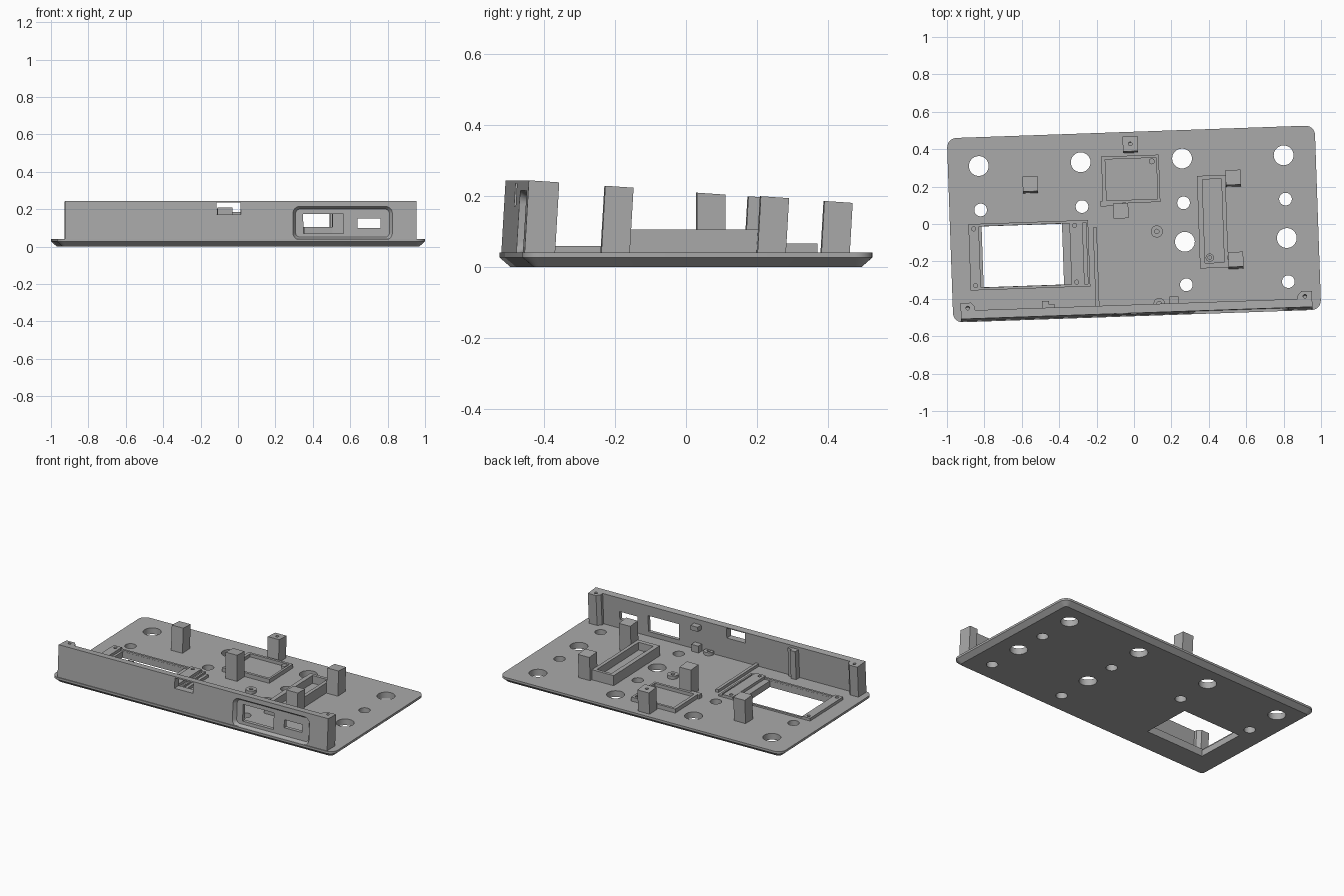
import bpy, bmesh, math
from mathutils import Matrix

if "Cube" in bpy.data.objects:
    bpy.data.objects.remove(bpy.data.objects["Cube"])

TURN = math.radians(2)          # whole panel sits slightly turned
grey = bpy.data.materials.new("plastic_grey")
grey.diffuse_color = (0.4, 0.4, 0.4, 1)
grey.use_nodes = True
grey.node_tree.nodes["Principled BSDF"].inputs["Base Color"].default_value = grey.diffuse_color
parts = []


def local(x, y):
    c, s = math.cos(TURN), math.sin(TURN)
    return x * c + y * s, -x * s + y * c


def make(name, bm, keep=True):
    bmesh.ops.recalc_face_normals(bm, faces=bm.faces)
    me = bpy.data.meshes.new(name)
    bm.to_mesh(me)
    bm.free()
    ob = bpy.data.objects.new(name, me)
    bpy.context.collection.objects.link(ob)
    if keep:
        parts.append(ob)
    return ob


def loft(name, rings, keep=True):
    bm = bmesh.new()
    rows = [[bm.verts.new(p) for p in r] for r in rings]
    n = len(rows[0])
    for a, b in zip(rows, rows[1:]):
        for i in range(n):
            bm.faces.new((a[i], a[(i + 1) % n], b[(i + 1) % n], b[i]))
    bm.faces.new(rows[0])
    bm.faces.new(rows[-1])
    return make(name, bm, keep)


def rounded(x0, x1, y0, y1, r, seg=6):
    pts = []
    for k, (cx, cy) in enumerate(((x1 - r, y1 - r), (x0 + r, y1 - r), (x0 + r, y0 + r), (x1 - r, y0 + r))):
        for i in range(seg + 1):
            a = math.pi / 2 * (k + i / seg)
            pts.append((cx + r * math.cos(a), cy + r * math.sin(a)))
    return pts


def box(name, x0, x1, y0, y1, z0, z1, keep=True):
    ring = ((x0, y0), (x1, y0), (x1, y1), (x0, y1))
    return loft(name, [[(x, y, z) for x, y in ring] for z in (z0, z1)], keep)


def cyl(name, x, y, r, z0, z1, keep=True, n=32):
    ring = [(x + r * math.cos(2 * math.pi * i / n), y + r * math.sin(2 * math.pi * i / n)) for i in range(n)]
    return loft(name, [[(a, b, z) for a, b in ring] for z in (z0, z1)], keep)


def cut(ob, cutters):
    for c in cutters:
        m = ob.modifiers.new("cut", 'BOOLEAN')
        m.operation, m.solver, m.object = 'DIFFERENCE', 'EXACT', c
    bpy.context.view_layer.update()
    ob.data = bpy.data.meshes.new_from_object(ob.evaluated_get(bpy.context.evaluated_depsgraph_get()))
    ob.modifiers.clear()
    for c in cutters:
        bpy.data.objects.remove(c)


def lean(ob, shear=0.06):
    # tops follow one sloping plane, sides lean back
    for v in ob.data.vertices:
        if v.co.z > 0.2449:
            v.co.z = 0.243 - 0.067 * (v.co.y + 0.48)
        v.co.y += shear * max(0, v.co.z - 0.04)


# base plate with bevelled underside, round holes and screen window
W, H = 0.984, 0.493
plate = loft("base_plate", [[(x, y, z) for x, y in rounded(-W + d, W - d, -H + d, H - d, 0.05 - d)]
                            for z, d in ((0, 0.03), (0.026, 0), (0.04, 0))])
big = [(-0.83, 0.31), (-0.285, 0.33), (0.257, 0.35), (0.8, 0.367), (0.272, -0.095), (0.817, -0.075)]
small = [(-0.82, 0.075), (-0.278, 0.093), (0.265, 0.113), (0.81, 0.133), (0.28, -0.325), (0.825, -0.308)]
tools = [cyl("cutter", *local(x, y), r, -0.1, 0.1, False)
         for pts, r in ((big, 0.053), (small, 0.034)) for x, y in pts]
tools.append(box("cutter", -0.815, -0.385, -0.31, 0.015, -0.1, 0.1, False))
cut(plate, tools)

# front wall with bevelled port recess and openings
wall = box("front_wall", -0.942, 0.938, -0.488, -0.443, 0.035, 0.245)
recess = loft("cutter", [[(x, y, z) for x, z in rounded(0.276 + d, 0.81 - d, 0.034 + d, 0.216 - d, 0.04 - d)]
                         for y, d in ((-0.489, 0), (-0.466, 0.016))], False)
slots = ((0.333, 0.548, 0.07, 0.175), (0.622, 0.747, 0.1, 0.15), (-0.131, -0.002, 0.17, 0.235))
cut(wall, [recess] + [box("cutter", a, b, -0.6, -0.4, c, d, False) for a, b, c, d in slots])
lean(wall)

# corner screw posts
for side, x0, x1 in (("left", -0.942, -0.865), ("right", 0.861, 0.938)):
    ring = [(x0, -0.446), (x1, -0.446), (x1, -0.425), (x1 - 0.02, -0.402), (x0 + 0.02, -0.402), (x0, -0.425)]
    if side == "left":
        ring[-2:] = [(x0, -0.402)]
    else:
        ring[3:] = [(x1, -0.402), (x0 + 0.02, -0.402), (x0, -0.425)]
    post = loft(side + "_corner_post", [[(x, y, z) for x, y in ring] for z in (0.035, 0.245)])
    cut(post, [cyl("cutter", (x0 + x1) / 2, -0.43, 0.01, 0.15, 0.3, False, 16)])
    lean(post)

# ribs and clips behind the wall
lean(box("wall_rib", -0.505, -0.468, -0.445, -0.406, 0.035, 0.225))
lean(box("wall_rib_foot", -0.47, -0.44, -0.445, -0.425, 0.035, 0.225))
lean(box("lower_clip", 0.175, 0.225, -0.445, -0.405, 0.035, 0.085))
lean(box("upper_clip", 0.175, 0.225, -0.445, -0.405, 0.18, 0.21))

# support pillars
pillars = (("left_pillar", -0.555, 0.205, 0.06), ("back_pillar", -0.02, 0.42, 0.06),
           ("right_pillar", 0.53, 0.24, 0.06), ("front_right_pillar", 0.545, -0.2, 0.06),
           ("middle_pillar", -0.07, 0.07, 0))
for name, wx, wy, shear in pillars:
    x, y = local(wx, wy)
    p = box(name, x - 0.04, x + 0.04, y - 0.04, y + 0.04, 0.035, 0.245)
    if name == "back_pillar":
        cut(p, [cyl("cutter", x, y, 0.01, 0.15, 0.3, False, 16)])
    lean(p, shear)

# screen mount: screw rails, thin rims, long rib
for name, x0, x1 in (("left_screen_rail", -0.885, -0.83), ("right_screen_rail", -0.345, -0.275)):
    rail = box(name, x0, x1, -0.325, 0.03, 0.035, 0.058)
    xc = x0 + 0.027
    cut(rail, [cyl("cutter", xc, y, 0.011, 0.03, 0.1, False, 16) for y in (0.004, -0.3)])
box("screen_rim_bottom", -0.83, -0.245, -0.325, -0.311, 0.035, 0.05)
box("screen_rim_top", -0.83, -0.245, 0.016, 0.03, 0.035, 0.05)
box("screen_rim_side", -0.257, -0.245, -0.311, 0.016, 0.035, 0.05)
box("cable_rib", -0.22, -0.2, -0.445, -0.01, 0.035, 0.058)

# battery holder tray with a screw boss
tray = box("long_holder", 0.345, 0.497, -0.25, 0.245, 0.035, 0.105)
cut(tray, [box("cutter", 0.373, 0.475, -0.222, 0.225, 0.055, 0.2, False)])
boss = cyl("holder_boss", *local(0.405, -0.18), 0.022, 0.05, 0.07)
cut(boss, [cyl("cutter", *local(0.405, -0.18), 0.01, 0.04, 0.2, False, 16)])

# small board frame
frame = box("board_frame", -0.163, 0.145, 0.113, 0.366, 0.035, 0.066)
cut(frame, [box("cutter", -0.142, 0.131, 0.13, 0.35, 0.045, 0.2, False)])
box("board_frame_tab", -0.175, -0.1, 0.1, 0.128, 0.035, 0.066)
peg = cyl("board_peg", *local(0.095, 0.335), 0.016, 0.04, 0.062, True, 16)

# round screw bosses on the plate
for wx, wy, r in ((0.122, -0.04, 0.032), (0.135, -0.425, 0.03)):
    x, y = local(wx, wy)
    b = cyl("screw_boss", x, y, r, 0.035, 0.06)
    cut(b, [cyl("cutter", x, y, 0.012, 0.03, 0.1, False, 16)])

# turn everything, colour and shade
for ob in parts:
    ob.data.transform(Matrix.Rotation(TURN, 4, 'Z'))
    ob.data.materials.clear()
    ob.data.materials.append(grey)
    for p in ob.data.polygons:
        p.material_index = 0
    ob.select_set(True)
bpy.context.view_layer.objects.active = parts[0]
bpy.ops.object.shade_smooth_by_angle(angle=math.radians(30))
